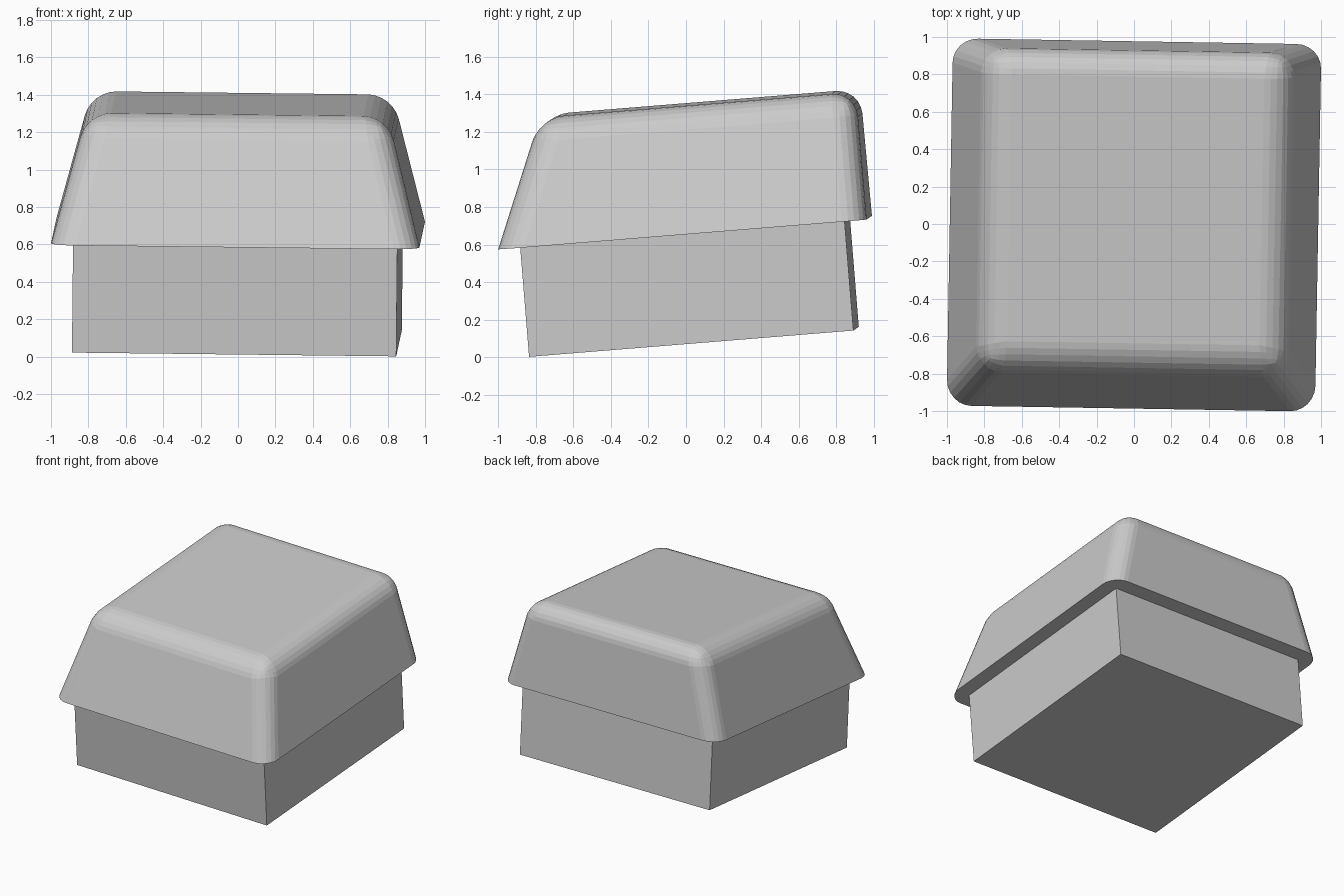
import bpy
import bmesh
from mathutils import Matrix, Vector

default = bpy.data.objects.get("Cube")
if default:
    bpy.data.objects.remove(default, do_unlink=True)

grey = bpy.data.materials.new("light grey")
grey.use_nodes = True
colour = (0.6, 0.6, 0.6, 1)
grey.diffuse_color = colour
grey.node_tree.nodes["Principled BSDF"].inputs["Base Color"].default_value = colour

# Shared pose: a backward-rising tilt with a slight turn and roll
x_axis = Vector((1, -0.0165, -0.0116)).normalized()
y_axis = Vector((0.0165, 1, 0.081))
z_axis = x_axis.cross(y_axis).normalized()
y_axis = z_axis.cross(x_axis)
pose = Matrix((x_axis, y_axis, z_axis)).transposed().to_4x4()
pose.translation = (0, -0.005, 0.664)


def block(name, bottom, top, z0, z1, bevel=0):
    """Closed block between two rectangles, each (left, right, front, back)."""
    bm = bmesh.new()
    rings = []
    for (left, right, front, back), z in ((bottom, z0), (top, z1)):
        corners = ((left, front), (right, front), (right, back), (left, back))
        rings.append([bm.verts.new((x, y, z)) for x, y in corners])
    low, high = rings
    bm.faces.new(low[::-1])
    bm.faces.new(high)
    for i in range(4):
        j = (i + 1) % 4
        bm.faces.new((low[i], low[j], high[j], high[i]))
    if bevel:
        # Round everything except the sharp bottom rim
        edges = [e for e in bm.edges if any(v in high for v in e.verts)]
        bmesh.ops.bevel(bm, geom=edges, offset=bevel, offset_type='OFFSET',
                        segments=6, profile=0.5, affect='EDGES')
    bmesh.ops.recalc_face_normals(bm, faces=bm.faces)
    mesh = bpy.data.meshes.new(name)
    bm.to_mesh(mesh)
    bm.free()
    mesh.materials.append(grey)
    obj = bpy.data.objects.new(name, mesh)
    bpy.context.collection.objects.link(obj)
    obj.matrix_world = pose
    return obj


# Square plinth, let slightly into the cap
half = 0.867
square = (-half, half, -half, half)
block("base_block", square, square, -0.584, 0.01)

# Tapered cap: sloping front and sides, upright back
rim = 0.985
block("rounded_cap", (-rim, rim, -rim, rim), (-0.805, 0.805, -0.71, rim - 0.005),
      0, 0.68, bevel=0.13)
